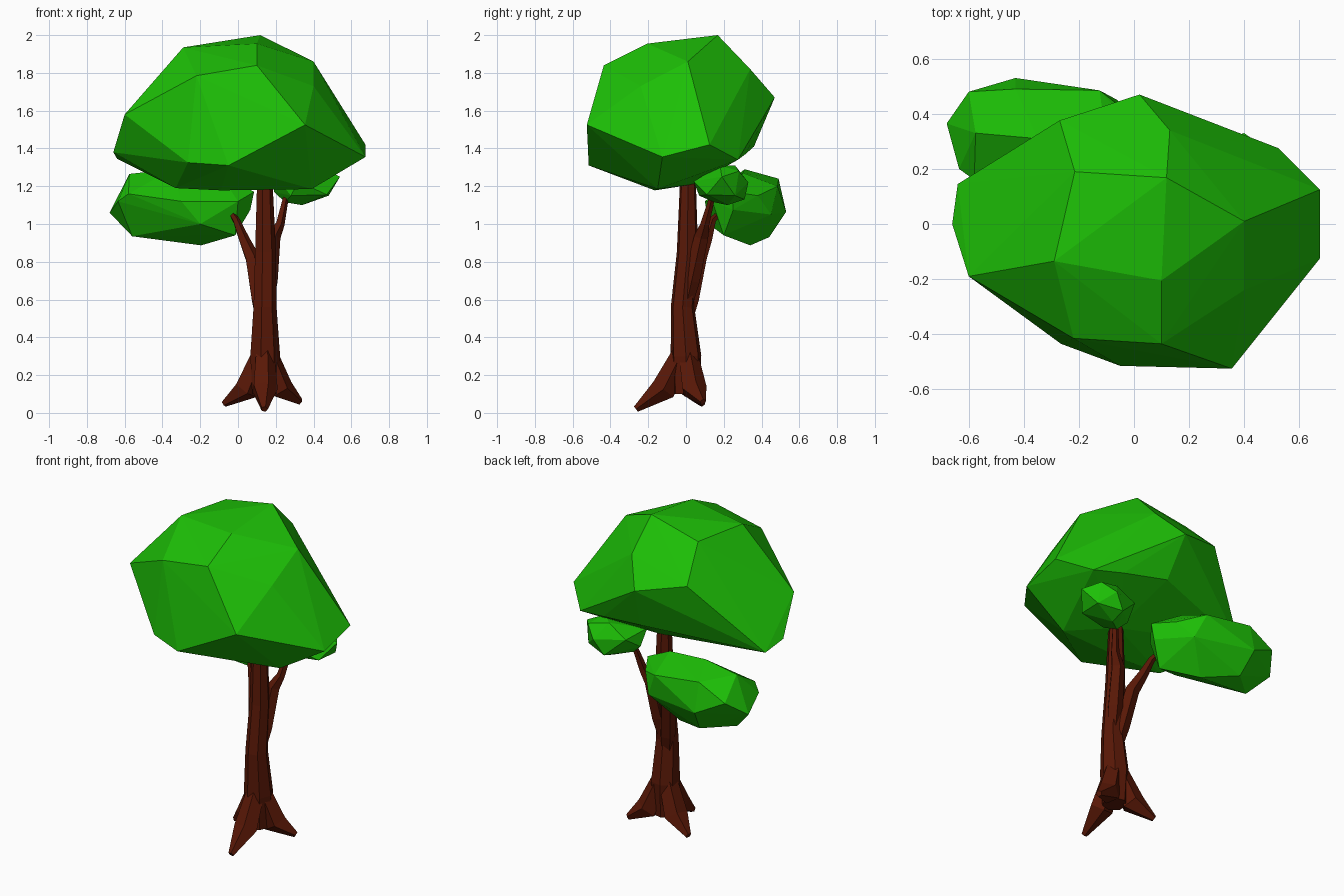
import bpy, bmesh, math
from mathutils import Vector


def material(name, color):
    m = bpy.data.materials.new(name)
    m.diffuse_color = color
    return m


leaf = material("leaf_green", (0.012, 0.52, 0.002, 1))
bark = material("bark_brown", (0.1, 0.009, 0.002, 1))


def finish(bm, name, mat):
    bmesh.ops.recalc_face_normals(bm, faces=bm.faces)
    mesh = bpy.data.meshes.new(name)
    bm.to_mesh(mesh)
    bm.free()
    mesh.materials.append(mat)
    bpy.context.collection.objects.link(bpy.data.objects.new(name, mesh))


def clump(name, points):
    """Faceted foliage: the convex hull of a few corner points."""
    bm = bmesh.new()
    for p in points:
        bm.verts.new(p)
    bmesh.ops.convex_hull(bm, input=bm.verts)
    bmesh.ops.delete(bm, geom=[v for v in bm.verts if not v.link_faces], context='VERTS')
    finish(bm, name, leaf)


def limb(name, path, sides=6):
    """Tapered tube through (x, y, z, radius) stations."""
    bm = bmesh.new()
    pts = [Vector(p[:3]) for p in path]
    rings = []
    for i, c in enumerate(pts):
        d = pts[min(i + 1, len(pts) - 1)] - pts[max(i - 1, 0)]
        q = Vector((0, 0, 1)).rotation_difference(d.normalized())
        ring = []
        for k in range(sides):
            a = math.tau * k / sides
            ring.append(bm.verts.new(c + q @ Vector((math.cos(a), math.sin(a), 0)) * path[i][3]))
        rings.append(ring)
    for a, b in zip(rings, rings[1:]):
        for k in range(sides):
            n = (k + 1) % sides
            bm.faces.new((a[k], a[n], b[n], b[k]))
    bm.faces.new(rings[0])
    bm.faces.new(rings[-1])
    finish(bm, name, bark)


# Main crown: top, shoulders, widest rim, underside
clump("main_crown", [
    (.118, .168, 2.0), (.10, -.205, 1.955), (-.29, -.135, 1.935), (-.215, .19, 1.93), (.40, .01, 1.86),
    (.10, -.435, 1.84), (-.22, -.415, 1.785), (.40, -.24, 1.73), (-.46, -.175, 1.725),
    (-.27, .376, 1.74), (.02, .47, 1.67), (.13, .34, 1.82), (.51, .12, 1.61),
    (.355, -.525, 1.525), (-.60, -.19, 1.58), (.675, .125, 1.42), (.675, -.125, 1.355),
    (-.66, 0, 1.38), (-.64, .145, 1.345), (-.265, -.435, 1.325), (-.05, -.515, 1.31),
    (.525, .275, 1.34), (.06, .36, 1.41), (.34, .315, 1.37),
    (-.33, -.17, 1.19), (-.09, -.165, 1.178), (.39, -.15, 1.185), (.15, .04, 1.21)])

# Lower left clump
clump("left_clump", [
    (-.68, .365, 1.06), (-.635, .2, 1.12), (-.60, .48, 1.15), (-.43, .53, 1.065), (-.125, .485, 1.2),
    (-.06, .45, 1.05), (-.575, .33, 1.265), (-.35, .31, 1.29), (-.1, .3, 1.27), (.085, .25, 1.17),
    (.065, .25, 1.075), (-.015, .2, .94), (-.195, .34, .887), (-.4, .44, .93), (-.56, .3, .935),
    (-.2, .12, 1.0), (-.3, .1, 1.12), (-.58, .16, 1.16), (0, .14, 1.12), (-.43, .49, 1.24), (.01, .38, 1.15)])

# Small right clump
clump("right_clump", [
    (.54, .19, 1.25), (.48, .26, 1.15), (.47, .11, 1.155), (.34, .22, 1.10), (.25, .15, 1.115),
    (.19, .17, 1.17), (.28, .07, 1.15), (.32, .04, 1.225), (.40, .33, 1.22), (.34, .31, 1.13),
    (.22, .27, 1.24), (.2, .09, 1.25), (.34, .26, 1.31), (.42, .18, 1.31), (.47, .28, 1.28)])

# Trunk, bending slightly back
limb("trunk", [(.14, 0, .1, .07), (.14, 0, .3, .083), (.14, -.018, .56, .064),
               (.143, .008, .85, .058), (.14, .01, 1.2, .044), (.14, .01, 1.35, .038)], 7)

# Branches start inside the trunk and reach into the two side clumps
limb("left_branch", [(.135, -.015, .42, .03), (.11, .025, .6, .045), (.075, .07, .82, .042),
                     (.03, .11, .92, .03), (-.01, .14, 1.02, .02), (-.05, .2, 1.08, .012)], 5)
limb("right_branch", [(.145, -.015, .5, .028), (.165, .03, .7, .045), (.185, .08, .93, .04),
                      (.222, .1, 1.0, .025), (.25, .135, 1.13, .017), (.28, .16, 1.18, .012)], 5)

# Three flared roots
for name, tip in (("front_root", (.14, -.265, .02)), ("left_root", (-.075, .085, .048)),
                  ("right_root", (.33, .09, .058))):
    top, end = Vector((.14, 0, .36)), Vector(tip)
    knee = Vector((.14, 0, .13)).lerp(end, .45)
    knee.z = .125
    limb(name, [(*top, .05), (*knee, .07), (*end, .018)], 5)
